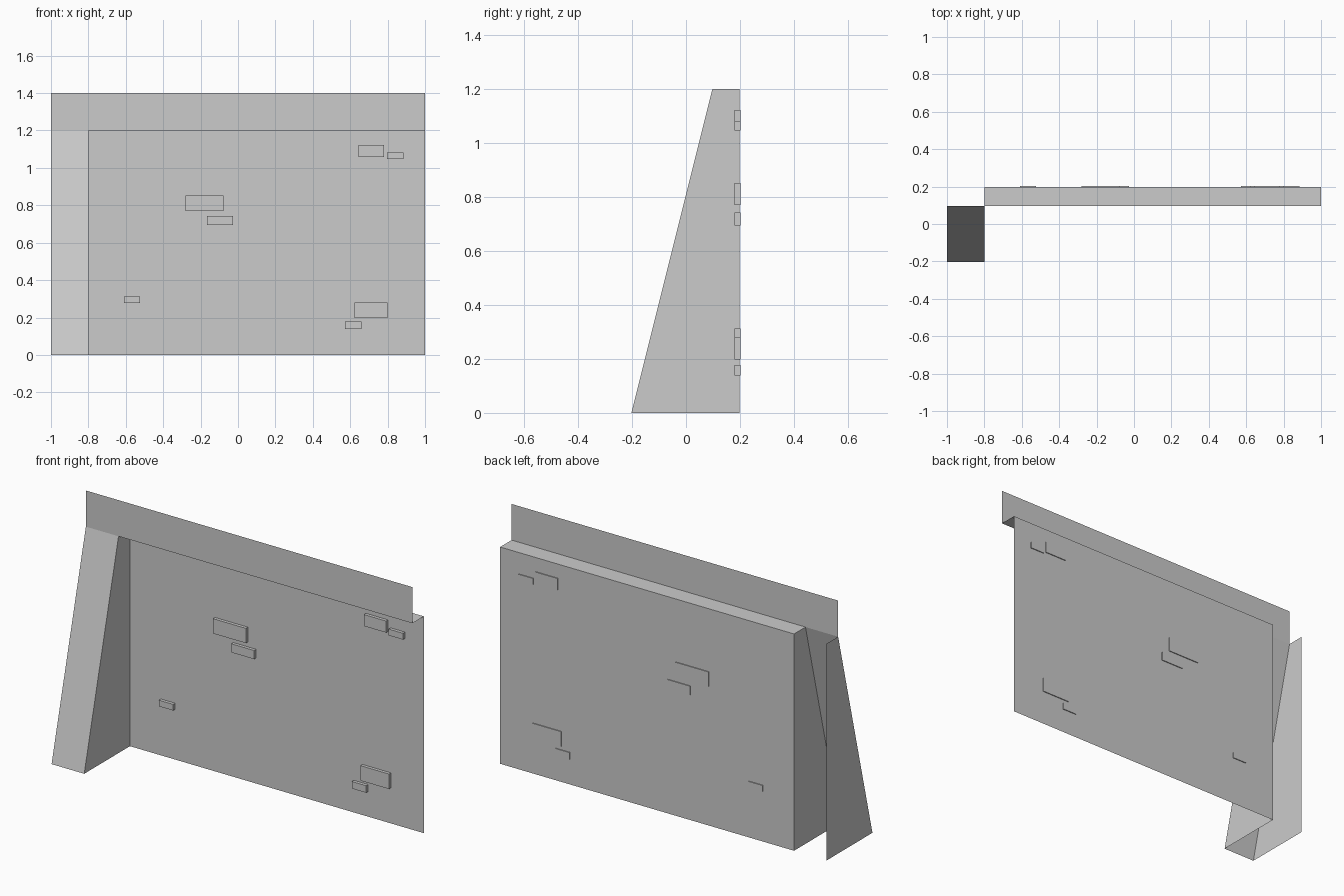
import bpy, bmesh

if "Cube" in bpy.data.objects:
    bpy.data.objects.remove(bpy.data.objects["Cube"])

FRONT, LEDGE, BACK = -0.2025, 0.0975, 0.1975   # foot of slope, ledge line, wall plane
TOP, CREST = 1.2, 1.4
LEFT, INNER, RIGHT = -1.0, -0.8, 1.0


def finish(name, bm):
    mesh = bpy.data.meshes.new(name)
    bm.to_mesh(mesh)
    bm.free()
    bpy.context.collection.objects.link(bpy.data.objects.new(name, mesh))


def panel(name, *points):
    """Single flat sheet from its corner points."""
    bm = bmesh.new()
    bm.faces.new([bm.verts.new(p) for p in points])
    finish(name, bm)


def strip(name, x0, x1, profile):
    """Sheet made by sweeping a (y, z) profile along x."""
    bm = bmesh.new()
    a = [bm.verts.new((x0, y, z)) for y, z in profile]
    b = [bm.verts.new((x1, y, z)) for y, z in profile]
    for i in range(len(profile) - 1):
        bm.faces.new((a[i], b[i], b[i + 1], a[i + 1]))
    finish(name, bm)


def brick(name, x0, x1, z0, z1):
    """Shallow block set through the wall sheet."""
    bm = bmesh.new()
    bmesh.ops.create_cube(bm, size=1)
    y0, y1 = 0.18, 0.2025
    bmesh.ops.scale(bm, vec=(x1 - x0, y1 - y0, z1 - z0), verts=bm.verts)
    bmesh.ops.translate(bm, vec=((x0 + x1) / 2, (y0 + y1) / 2, (z0 + z1) / 2), verts=bm.verts)
    finish(name, bm)


# Wall sheet with the ledge folded forward along its top
strip("wall_and_ledge", INNER, RIGHT, [(BACK, 0), (BACK, TOP), (LEDGE, TOP)])

# Upright band above the ledge, running the full width
strip("upper_band", LEFT, RIGHT, [(LEDGE, TOP), (LEDGE, CREST)])

# Buttress: sloping front and two tapered cheeks, open behind and below
strip("buttress_slope", LEFT, INNER, [(FRONT, 0), (LEDGE, TOP)])
side = [(FRONT, 0), (BACK, 0), (BACK, TOP), (LEDGE, TOP)]
panel("buttress_inner_cheek", *[(INNER, y, z) for y, z in side])
panel("buttress_outer_cheek", *[(LEFT, y, z) for y, z in reversed(side)])

# Raised bricks scattered over the wall
bricks = [
    (-0.28, -0.078, 0.77, 0.852),
    (-0.167, -0.027, 0.695, 0.743),
    (0.645, 0.781, 1.058, 1.122),
    (0.796, 0.884, 1.047, 1.082),
    (-0.61, -0.523, 0.278, 0.312),
    (0.624, 0.798, 0.197, 0.28),
    (0.571, 0.659, 0.139, 0.178),
]
for i, b in enumerate(bricks, 1):
    brick(f"brick_{i}", *b)
